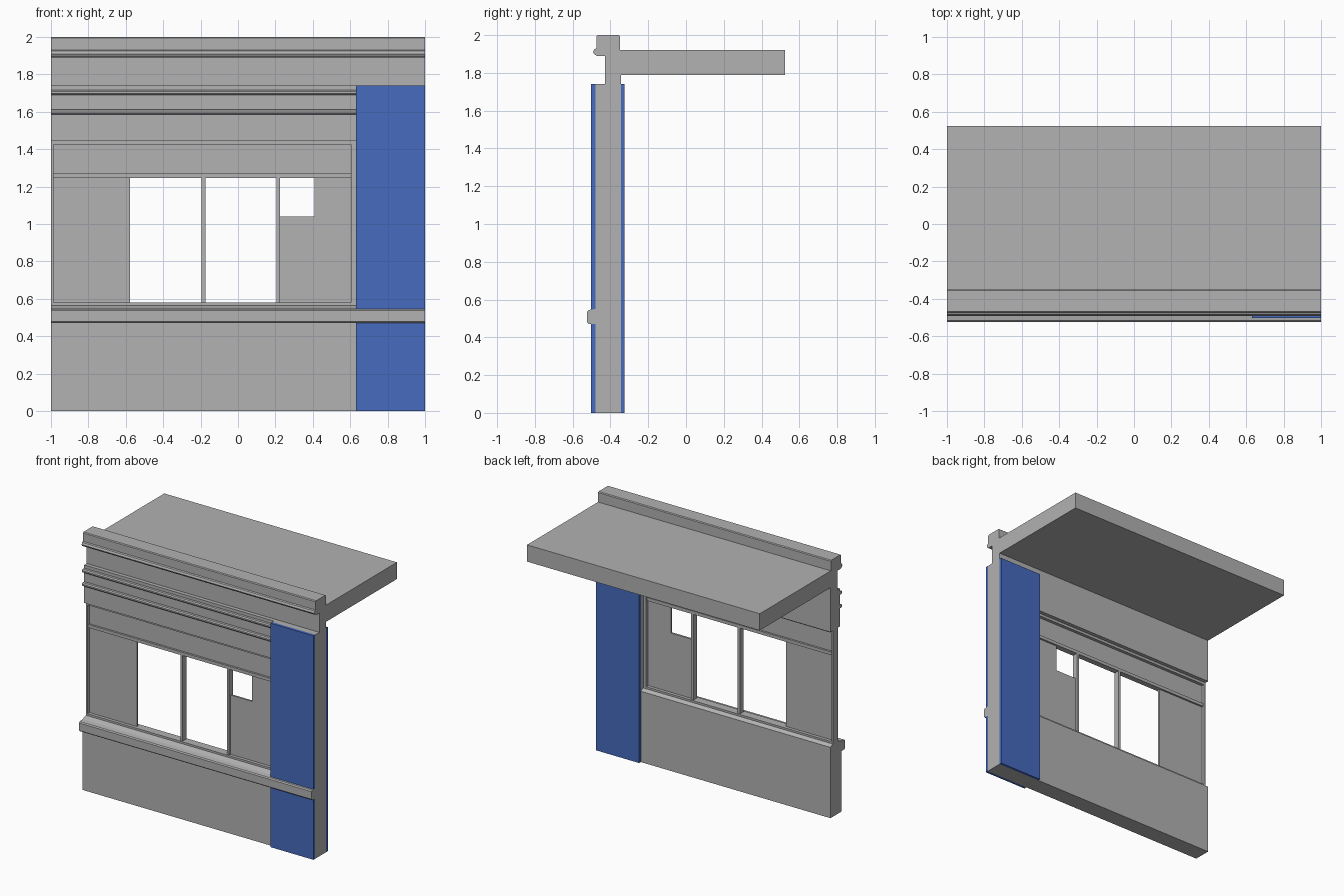
import bpy
import bmesh

cube = bpy.data.objects.get("Cube")
if cube:
    bpy.data.objects.remove(cube, do_unlink=True)


def material(name, color):
    m = bpy.data.materials.new(name)
    m.use_nodes = True
    m.diffuse_color = color
    m.node_tree.nodes["Principled BSDF"].inputs["Base Color"].default_value = color
    return m


grey = material("concrete grey", (0.445, 0.445, 0.445, 1))
blue = material("panel blue", (0.061, 0.145, 0.515, 1))


def extrude_x(name, profile, x0, x1, mat=grey):
    """Sweep a closed (y, z) profile along x."""
    bm = bmesh.new()
    face = bm.faces.new([bm.verts.new((x0, y, z)) for y, z in profile])
    new = bmesh.ops.extrude_face_region(bm, geom=[face])["geom"]
    verts = [v for v in new if isinstance(v, bmesh.types.BMVert)]
    bmesh.ops.translate(bm, verts=verts, vec=(x1 - x0, 0, 0))
    bmesh.ops.recalc_face_normals(bm, faces=bm.faces)
    mesh = bpy.data.meshes.new(name)
    bm.to_mesh(mesh)
    bm.free()
    mesh.materials.append(mat)
    obj = bpy.data.objects.new(name, mesh)
    bpy.context.collection.objects.link(obj)
    return obj


def box(name, x, y, z, mat=grey):
    profile = [(y[0], z[0]), (y[1], z[0]), (y[1], z[1]), (y[0], z[1])]
    return extrude_x(name, profile, x[0], x[1], mat)


FRONT, BACK = -0.48, -0.345
SPLIT = 0.63
TOP = 1.74

# Lower wall with a sloped window ledge, and the corner post
extrude_x("lower_wall", [(FRONT, 0), (FRONT, 0.55), (-0.44, 0.565),
                         (-0.37, 0.565), (BACK, 0.55), (BACK, 0)], -1, SPLIT)
box("corner_post", (SPLIT, 1), (FRONT, BACK), (0, TOP))

# Projecting sill band across the whole front
extrude_x("sill_band", [(FRONT, 0.47), (-0.515, 0.47), (-0.523, 0.478),
                        (-0.523, 0.537), (-0.515, 0.545), (FRONT, 0.55)], -1, 1)

# Lintel with two rounded mouldings
lintel = [(BACK, 1.445), (-0.46, 1.445)]
for low in (1.585, 1.69):
    lintel += [(-0.46, low), (-0.48, low), (-0.488, low + 0.008),
               (-0.488, low + 0.018), (-0.48, low + 0.026), (-0.46, low + 0.026)]
lintel += [(-0.46, TOP), (BACK, TOP)]
extrude_x("lintel", lintel, -1, SPLIT)

# Parapet with its cap and bead, and the roof slab behind it
extrude_x("parapet", [(BACK, TOP), (-0.43, TOP), (-0.43, 1.89), (-0.472, 1.89),
                      (-0.485, 1.898), (-0.492, 1.91), (-0.485, 1.925),
                      (-0.475, 1.93), (-0.475, 1.994), (-0.469, 2),
                      (-0.355, 2), (-0.349, 1.994), (-0.349, 1.92),
                      (BACK, 1.92)], -1, 1)
box("roof_slab", (-1, 1), (BACK, 0.523), (1.79, 1.92))

# Blue cladding panels on both faces of the post
box("front_lower_cladding", (SPLIT, 1), (-0.502, FRONT), (0, 0.47), blue)
box("front_upper_cladding", (SPLIT, 1), (-0.502, FRONT), (0.545, TOP), blue)
box("back_cladding", (SPLIT, 1), (BACK, -0.325), (0, TOP), blue)

# Window frame
FRAME = (-0.44, -0.375)
box("frame_left", (-1, -0.987), FRAME, (0.565, 1.445))
box("frame_right", (0.605, SPLIT), FRAME, (0.565, 1.445))
box("frame_bottom", (-0.987, 0.605), FRAME, (0.565, 0.58))
box("frame_top", (-0.987, 0.605), FRAME, (1.425, 1.445))
BAR = (-0.43, -0.385)
box("transom", (-0.987, 0.605), BAR, (1.245, 1.27))
for side, x in (("left", -0.195), ("right", 0.205)):
    box("mullion_" + side, (x, x + 0.02), BAR, (0.58, 1.245))

# Infill panels, leaving two large openings and a small hatch
PANEL = (-0.415, -0.4)
box("panel_top", (-0.987, 0.605), PANEL, (1.27, 1.425))
box("panel_left", (-0.987, -0.578), PANEL, (0.58, 1.245))
box("panel_right_lower", (0.225, 0.605), PANEL, (0.58, 1.04))
box("panel_right_upper", (0.41, 0.605), PANEL, (1.04, 1.245))
